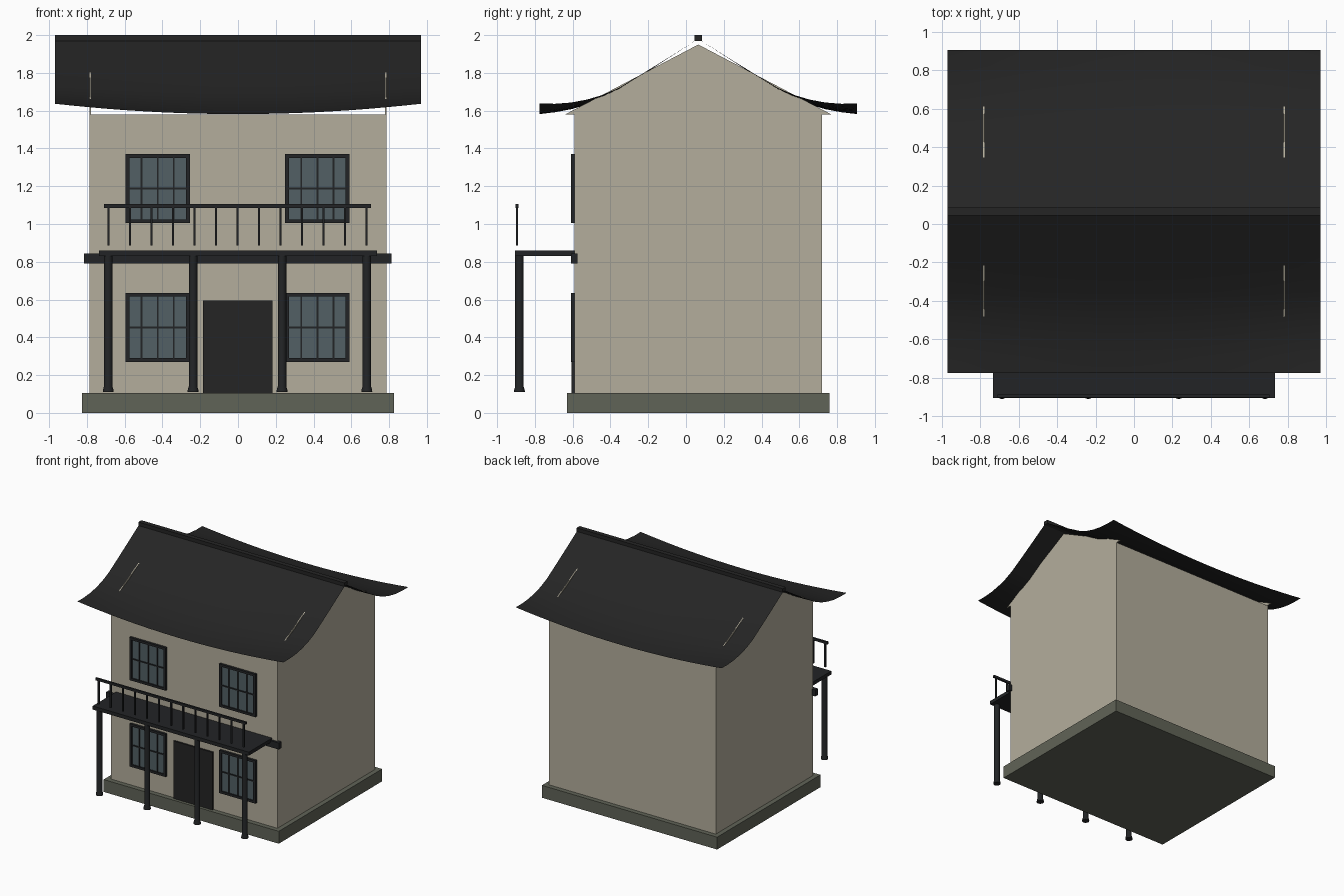
import bpy
import math

if "Cube" in bpy.data.objects:
    bpy.data.objects.remove(bpy.data.objects["Cube"])


def material(name, rgb):
    m = bpy.data.materials.new(name)
    m.diffuse_color = (*rgb, 1)
    m.use_nodes = True
    m.node_tree.nodes["Principled BSDF"].inputs["Base Color"].default_value = m.diffuse_color
    return m


PLASTER = material("plaster", (0.455, 0.422, 0.332))
STONE = material("stone", (0.118, 0.126, 0.096))
ROOF = material("roof_charcoal", (0.018, 0.018, 0.018))
TRIM = material("dark_trim", (0.016, 0.0175, 0.019))
GLASS = material("window_glass", (0.085, 0.118, 0.13))


def mesh_object(name, verts, faces, mat):
    me = bpy.data.meshes.new(name)
    me.from_pydata(verts, [], faces)
    me.materials.append(mat)
    ob = bpy.data.objects.new(name, me)
    bpy.context.collection.objects.link(ob)
    return ob


def box(name, x, y, z, mat):
    """Box from (min, max) ranges on each axis."""
    v = [(a, b, c) for a in x for b in y for c in z]
    f = [(0, 1, 3, 2), (4, 6, 7, 5), (0, 4, 5, 1),
         (2, 3, 7, 6), (0, 2, 6, 4), (1, 5, 7, 3)]
    return mesh_object(name, v, f, mat)


def lathe(name, x, y, profile, mat, n=16):
    """Turned part from (radius, z) pairs, capped at both ends."""
    v = [(x + r * math.cos(math.tau * i / n), y + r * math.sin(math.tau * i / n), z)
         for r, z in profile for i in range(n)]
    f = [(k * n + i, k * n + (i + 1) % n, (k + 1) * n + (i + 1) % n, (k + 1) * n + i)
         for k in range(len(profile) - 1) for i in range(n)]
    f += [tuple(reversed(range(n))), tuple(range(len(v) - n, len(v)))]
    ob = mesh_object(name, v, f, mat)
    smooth(ob)
    return ob


def smooth(ob):
    bpy.ops.object.select_all(action='DESELECT')
    ob.select_set(True)
    bpy.context.view_layer.objects.active = ob
    bpy.ops.object.shade_smooth_by_angle(angle=math.radians(35))


# House body
box("foundation", (-0.825, 0.825), (-0.63, 0.76), (0, 0.105), STONE)
box("walls", (-0.785, 0.785), (-0.59, 0.72), (0.105, 1.58), PLASTER)

# Gable ends: thin triangular slabs
for side, label in ((-1, "left"), (1, "right")):
    tri = [(-0.64, 1.58), (0.77, 1.58), (0.065, 1.95)]
    verts = [(side * x, y, z) for x in (0.777, 0.785) for y, z in tri]
    faces = [(0, 2, 1), (3, 4, 5), (0, 1, 4, 3), (1, 2, 5, 4), (2, 0, 3, 5)]
    if side < 0:
        faces = [f[::-1] for f in faces]
    mesh_object(f"gable_{label}", verts, faces, PLASTER)

# Sweeping roof: concave slope whose eaves lift towards the corners
RIDGE_Y, HALF_Y, HALF_X = 0.065, 0.84, 0.97
SLOPE = [(0, 1.98), (0.2, 1.872), (0.35, 1.79), (0.5, 1.707), (0.6, 1.664),
         (0.7, 1.632), (0.8, 1.608), (0.9, 1.592), (1, 1.582)]
NX = 20
rows = [(-u, z) for u, z in reversed(SLOPE)] + SLOPE[1:]
verts = []
for u, z in rows:
    for i in range(NX + 1):
        t = 2 * i / NX - 1
        verts.append((t * HALF_X, RIDGE_Y + u * HALF_Y, z + 0.055 * t * t * u * u))
w = NX + 1
faces = [(r * w + i, r * w + i + 1, (r + 1) * w + i + 1, (r + 1) * w + i)
         for r in range(len(rows) - 1) for i in range(NX)]
smooth(mesh_object("roof", verts, faces, ROOF))
box("ridge_cap", (-HALF_X, HALF_X), (0.045, 0.085), (1.97, 2.0), ROOF)


# Windows: frame, glass, three vertical bars and one cross bar
def window(name, cx, z0):
    hw, h, b = 0.17, 0.365, 0.02
    x0, x1, z1 = cx - hw, cx + hw, z0 + h
    y = (-0.61, -0.585)
    box(name + "_glass", (x0 + b, x1 - b), (-0.599, -0.588), (z0 + b, z1 - b), GLASS)
    box(name + "_jamb_left", (x0, x0 + b), y, (z0, z1), TRIM)
    box(name + "_jamb_right", (x1 - b, x1), y, (z0, z1), TRIM)
    box(name + "_sill", (x0 + b, x1 - b), y, (z0, z0 + b), TRIM)
    box(name + "_head", (x0 + b, x1 - b), y, (z1 - b, z1), TRIM)
    yb = (-0.606, -0.598)
    for k in (-1, 0, 1):
        x = cx + k * 0.085
        box(f"{name}_bar_{k + 2}", (x - 0.005, x + 0.005), yb, (z0 + b, z1 - b), TRIM)
    zm = z0 + h / 2
    box(name + "_cross_bar", (x0 + b, x1 - b), yb, (zm - 0.005, zm + 0.005), TRIM)


for cx, side in ((-0.425, "left"), (0.42, "right")):
    window(f"lower_window_{side}", cx, 0.27)
    window(f"upper_window_{side}", cx, 1.005)

# Door
box("door", (-0.185, 0.182), (-0.605, -0.585), (0.105, 0.595), ROOF)

# Balcony deck, wall beam and posts with flared feet
box("balcony_deck", (-0.735, 0.735), (-0.905, -0.59), (0.83, 0.86), TRIM)
box("wall_beam", (-0.815, 0.812), (-0.61, -0.575), (0.79, 0.845), TRIM)
for i, x in enumerate((-0.687, -0.238, 0.233, 0.682)):
    lathe(f"post_{i + 1}", x, -0.882,
          [(0.029, 0.11), (0.028, 0.122), (0.0225, 0.14), (0.0225, 0.83)], TRIM)

# Railing
box("hand_rail", (-0.71, 0.705), (-0.903, -0.887), (1.085, 1.105), TRIM)
for i in range(13):
    x = -0.685 + i * 0.1138
    box(f"baluster_{i + 1}", (x - 0.006, x + 0.006), (-0.901, -0.889), (0.885, 1.09), TRIM)
